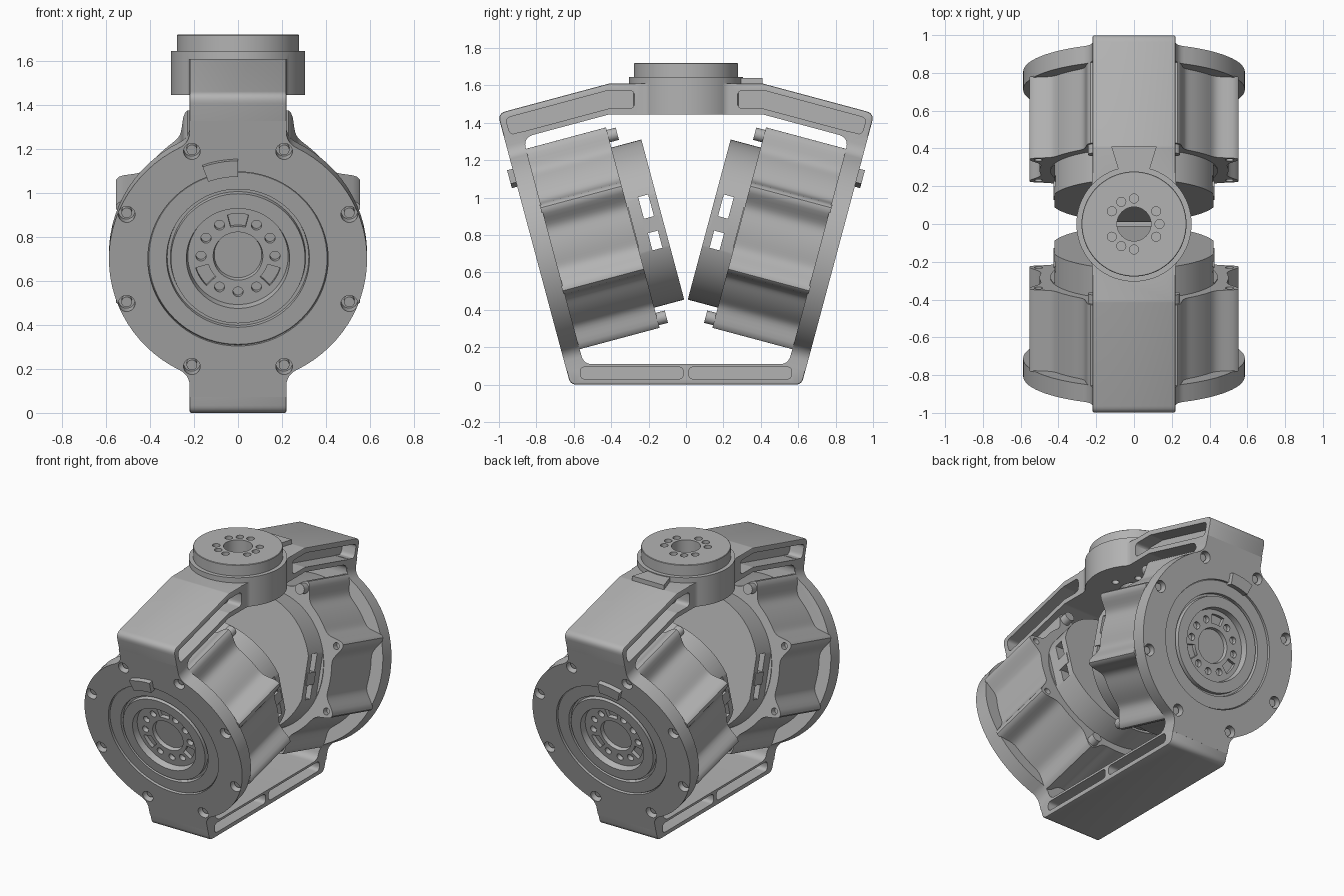
import bpy, bmesh, math
from mathutils import Matrix, Vector

if "Cube" in bpy.data.objects:
    bpy.data.objects.remove(bpy.data.objects["Cube"])

grey = bpy.data.materials.new("grey metal")
grey.use_nodes = True
grey.diffuse_color = (0.45, 0.45, 0.45, 1)
grey.node_tree.nodes["Principled BSDF"].inputs["Base Color"].default_value = (0.45, 0.45, 0.45, 1)

TILT = math.radians(15)
S, C = math.sin(TILT), math.cos(TILT)
W = 0.22  # half width of the straps
UP = Matrix.Identity(4)
# Side profile space: (y, z, x)
SIDE = Matrix(((0, 0, 1, 0), (1, 0, 0, 0), (0, 1, 0, 0), (0, 0, 0, 1)))
# Front drive space: x, up along the wall, outward from the wall
DRIVE = Matrix(((1, 0, 0, 0), (0, -S, -C, -0.806), (0, C, -S, 0.7), (0, 0, 0, 1)))
FLIP = Matrix.Diagonal((1, -1, 1, 1))


def finish(bm, name, space):
    bmesh.ops.recalc_face_normals(bm, faces=bm.faces)
    bm.transform(space)
    mesh = bpy.data.meshes.new(name)
    bm.to_mesh(mesh)
    bm.free()
    mesh.materials.append(grey)
    obj = bpy.data.objects.new(name, mesh)
    bpy.context.scene.collection.objects.link(obj)
    return obj


def polar(r, deg):
    a = math.radians(deg)
    return Vector((r * math.cos(a), r * math.sin(a)))


def rounded(points, radius, steps=6):
    """Round every corner of a polygon."""
    pts, out = [Vector(p) for p in points], []
    for i, p in enumerate(pts):
        a, b = (pts[i - 1] - p).normalized(), (pts[(i + 1) % len(pts)] - p).normalized()
        t = radius / math.tan(a.angle(b) / 2)
        p0, p1 = p + a * t, p + b * t
        for k in range(steps + 1):
            f = k / steps
            out.append(p0 * (1 - f) ** 2 + p * 2 * f * (1 - f) + p1 * f * f)
    return out


def prism(name, outline, lo, hi, space):
    bm = bmesh.new()
    face = bm.faces.new([bm.verts.new((p[0], p[1], lo)) for p in outline])
    new = bmesh.ops.extrude_face_region(bm, geom=[face])["geom"]
    verts = [v for v in new if isinstance(v, bmesh.types.BMVert)]
    bmesh.ops.translate(bm, verts=verts, vec=(0, 0, hi - lo))
    return finish(bm, name, space)


def cylinders(name, spots, r, lo, hi, space, sides=24):
    bm = bmesh.new()
    for p in spots:
        place = Matrix.Translation((p[0], p[1], (lo + hi) / 2))
        bmesh.ops.create_cone(bm, cap_ends=True, segments=sides, radius1=r, radius2=r,
                              depth=hi - lo, matrix=place)
    return finish(bm, name, space)


def lathe(name, profile, space, sides=72):
    bm = bmesh.new()
    verts = [bm.verts.new((r, 0, z)) for r, z in profile]
    edges = [bm.edges.new(pair) for pair in zip(verts, verts[1:])]
    bmesh.ops.spin(bm, geom=verts + edges, axis=(0, 0, 1), cent=(0, 0, 0),
                   angle=math.tau, steps=sides)
    bmesh.ops.remove_doubles(bm, verts=bm.verts, dist=0.0001)
    return finish(bm, name, space)


def sector(r0, r1, a0, a1, steps=8):
    angles = [a0 + (a1 - a0) * k / steps for k in range(steps + 1)]
    return [polar(r1, a) for a in angles] + [polar(r0, a) for a in reversed(angles)]


def disc_on_strap(radius, fillet, end):
    """Disc outline blended by fillets into a strap running both ways."""
    cx = W + fillet
    cy = math.sqrt((radius + fillet) ** 2 - cx ** 2)
    join = math.degrees(math.atan2(cy, cx))
    quarter = [polar(radius, join * k / 14) for k in range(15)]
    quarter += [Vector((cx, cy)) + polar(fillet, 180 + join * (1 - k / 6)) for k in range(1, 7)]
    quarter.append(Vector((W, end)))
    half = [Vector((p.x, -p.y)) for p in reversed(quarter[1:])] + quarter
    return half + [Vector((-p.x, p.y)) for p in reversed(half)]


def bake(obj):
    deps = bpy.context.evaluated_depsgraph_get()
    mesh = bpy.data.meshes.new_from_object(obj.evaluated_get(deps))
    obj.modifiers.clear()
    obj.data = mesh


def combine(obj, other, operation="DIFFERENCE"):
    mod = obj.modifiers.new("combine", "BOOLEAN")
    mod.operation, mod.solver, mod.object = operation, "EXACT", other
    bake(obj)
    bpy.data.objects.remove(other)


def mirrored(obj, name):
    mesh = obj.data.copy()
    mesh.transform(FLIP)
    mesh.flip_normals()
    twin = bpy.data.objects.new(name, mesh)
    bpy.context.scene.collection.objects.link(twin)
    return twin


def combine_both(obj, other, operation="DIFFERENCE"):
    twin = mirrored(other, "helper")
    combine(obj, other, operation)
    combine(obj, twin, operation)


def both_sides(half):
    return half + [(-y, z) for y, z in reversed(half)]


# Frame loop
frame = prism("frame", rounded(both_sides([(0.618, 0), (1.007, 1.45), (0.41, 1.61)]), 0.045),
              -W, W, SIDE)
bevel = frame.modifiers.new("bevel", "BEVEL")
bevel.width, bevel.segments, bevel.angle_limit = 0.008, 2, 1.0
bake(frame)
inner = both_sides([(0.547, 0.11), (0.872, 1.321), (0.41, 1.445)])
combine(frame, prism("opening", rounded(inner, 0.06), -0.5, 0.5, SIDE))

# Side pockets in the arms and the base
arm = [(-0.965, 1.425), (-0.42, 1.572), (-0.275, 1.572), (-0.275, 1.477), (-0.41, 1.477), (-0.94, 1.335)]
base = [(-0.565, 0.03), (-0.565, 0.095), (-0.015, 0.095), (-0.015, 0.03)]
for outline, radius in ((arm, 0.03), (base, 0.028)):
    for lo, hi in ((0.12, 0.4), (-0.4, -0.12)):
        combine_both(frame, prism("pocket", rounded(outline, radius), lo, hi, SIDE))

# Round mounting plates, blended into the straps
combine_both(frame, prism("plate", disc_on_strap(0.587, 0.08, 0.65), -0.097, 0, DRIVE), "UNION")
combine_both(frame, cylinders("bore", [(0, 0)], 0.41, -0.3, 0.2, DRIVE, 72))
boss_spots = [polar(0.548, 22.5 + 45 * i) for i in range(8)]
combine_both(frame, cylinders("bolt_pocket", boss_spots, 0.038, -0.06, 0.1, DRIVE))

# Output hub on top, with its bolt holes
combine(frame, prism("hub_blend", disc_on_strap(0.304, 0.06, 0.27), 1.445, 1.61, UP), "UNION")
combine(frame, cylinders("collar", [(0, 0)], 0.305, 1.445, 1.645, UP, 72), "UNION")
combine(frame, cylinders("centre_hole", [(0, 0)], 0.09, 1.3, 1.9, UP, 40))
output = lathe("output_disc", [(0.09, 1.64), (0.278, 1.64), (0.278, 1.717), (0.275, 1.72),
                               (0.09, 1.72), (0.09, 1.64)], UP)
combine(output, cylinders("holes", [polar(0.135, 30 + 60 * i) for i in range(6)], 0.024, 1.655, 1.8, UP))
combine(output, cylinders("holes", [polar(0.135, 120 * i) for i in range(3)], 0.024, 1.69, 1.8, UP))
combine(frame, cylinders("under_holes", [polar(0.15, 60 * i) for i in range(6)], 0.022, 1.3, 1.47, UP))
prism("top_tab", [(-0.08, 0.28), (0.08, 0.28), (0.12, 0.41), (-0.12, 0.41)], 1.6, 1.64, UP)


# Drive parts, made at the front and mirrored to the back
def boss_radius(deg):
    d = (deg % 45) - 22.5
    return 0.5 + 0.1 * math.exp(-(d / 6) ** 2)


body = prism("drive_body", [polar(boss_radius(1.5 * k), 1.5 * k) for k in range(240)],
             -0.54, -0.09, DRIVE)
side_spots = [p for p in boss_spots if abs(p.y) < 0.3]
end_spots = [p for p in boss_spots if abs(p.y) > 0.3]
combine(body, cylinders("screw_holes", side_spots, 0.022, -0.6, -0.5, DRIVE))
parts = [body]

# Rear housing with flattened sides and a cable window through it
rear = lathe("rear_housing", [(0, -0.5), (0.443, -0.5), (0.443, -0.706), (0, -0.706)], DRIVE)
for lo, hi in ((0.42, 0.6), (-0.6, -0.42)):
    flat = [(lo, -0.3), (hi, -0.3), (hi, 0.3), (lo, 0.3)]
    combine(rear, prism("flat", flat, -0.8, -0.545, DRIVE))
window = [(-0.6, -0.145), (0.6, -0.145), (0.6, 0.15), (-0.6, 0.15)]
combine(rear, prism("window", window, -0.665, -0.61, DRIVE))
parts.append(rear)
for side, word in ((1, "left"), (-1, "right")):
    block = [(side * 0.36, -0.05), (side * 0.425, -0.05), (side * 0.425, 0.03), (side * 0.36, 0.03)]
    parts.append(prism(word + "_connector", block, -0.69, -0.6, DRIVE))

# Stepped output face with screw holes and sector pockets
face = lathe("drive_face", [
    (0, -0.12), (0.41, -0.12), (0.41, -0.02), (0.405, -0.012), (0.325, -0.012), (0.322, -0.035),
    (0.308, -0.035), (0.305, -0.008), (0.235, -0.008), (0.228, -0.05), (0.113, -0.05),
    (0.108, -0.075), (0, -0.075)], DRIVE)
screw_spots = [polar(0.168, 30 * i) for i in range(12) if i % 4 != 3]
combine(face, cylinders("face_screws", screw_spots, 0.023, -0.08, 0.1, DRIVE))
for mid in (90, 210, 330):
    combine(face, prism("sector_pocket", sector(0.14, 0.2, mid - 14, mid + 14), -0.075, 0.1, DRIVE))
parts.append(face)
parts.append(cylinders("plate_bolts", boss_spots, 0.024, -0.08, -0.025, DRIVE))
parts.append(cylinders("rear_bolts", end_spots, 0.034, -0.59, -0.53, DRIVE))
parts.append(prism("plate_tab", sector(0.395, 0.47, 90, 110), -0.03, 0.03, DRIVE))

for part in parts:
    mirrored(part, "back_" + part.name)
    part.name = "front_" + part.name

# Smooth curved faces, keep edges sharp
bpy.ops.object.select_all(action="DESELECT")
for obj in bpy.context.scene.objects:
    if obj.type == "MESH":
        obj.select_set(True)
        bpy.context.view_layer.objects.active = obj
bpy.ops.object.shade_smooth_by_angle(angle=math.radians(30))
